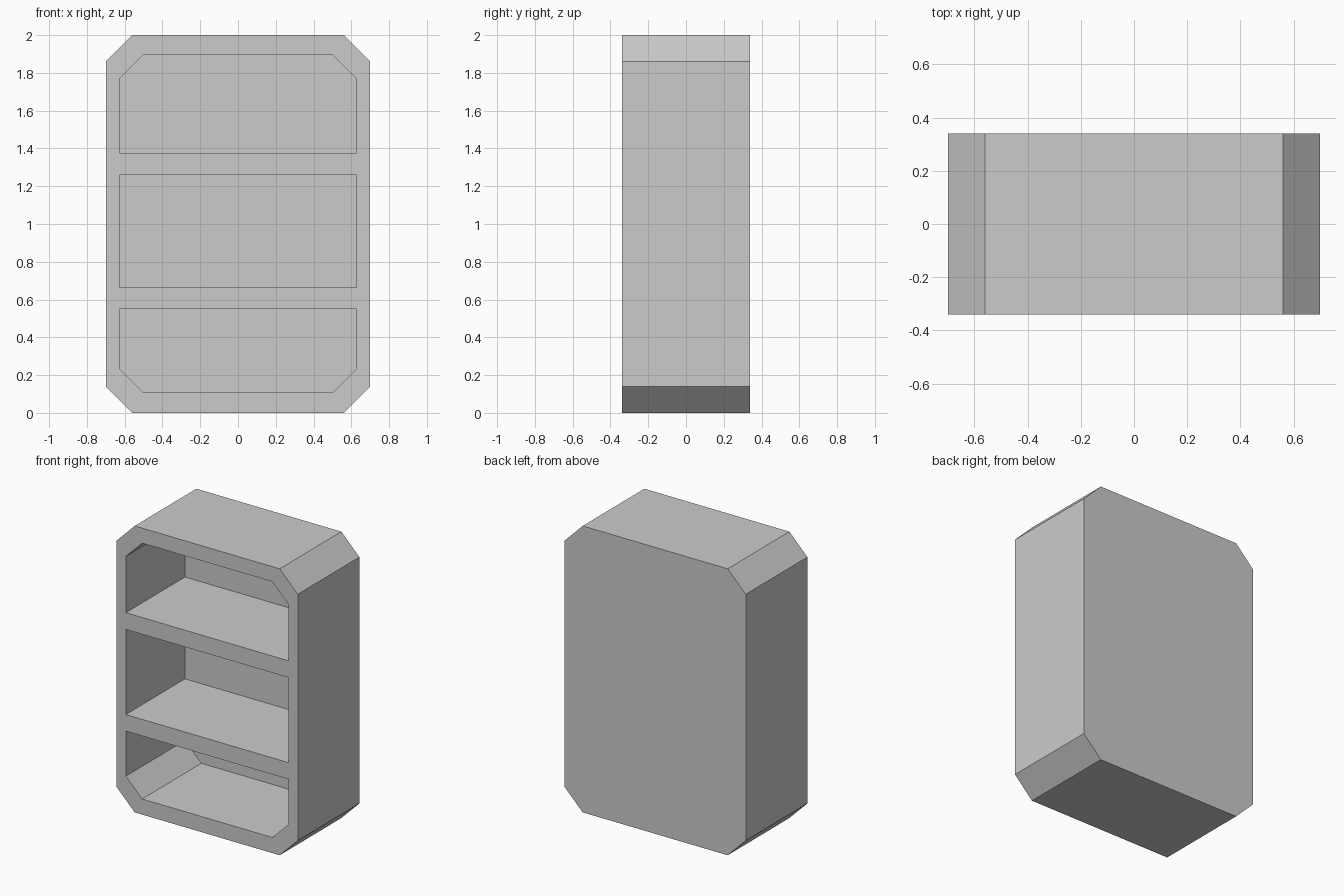
import bpy, bmesh

if "Cube" in bpy.data.objects:
    bpy.data.objects.remove(bpy.data.objects["Cube"])

HALF_DEPTH = 0.34
BACK_INNER = 0.312   # front side of the thin back panel


def profile(w, z0, z1, cut_low=0.0, cut_high=0.0):
    """Front outline of half width w, with optional 45 degree corner cuts."""
    right = []
    right += [(w - cut_low, z0), (w, z0 + cut_low)] if cut_low else [(w, z0)]
    right += [(w, z1 - cut_high), (w - cut_high, z1)] if cut_high else [(w, z1)]
    return right + [(-x, z) for x, z in reversed(right)]


def prism(name, points, y0, y1):
    """Extrude a front outline from y0 to y1."""
    bm = bmesh.new()
    face = bm.faces.new([bm.verts.new((x, y0, z)) for x, z in points])
    geom = bmesh.ops.extrude_face_region(bm, geom=[face])["geom"]
    moved = [v for v in geom if isinstance(v, bmesh.types.BMVert)]
    bmesh.ops.translate(bm, verts=moved, vec=(0, y1 - y0, 0))
    bmesh.ops.recalc_face_normals(bm, faces=bm.faces)
    mesh = bpy.data.meshes.new(name)
    bm.to_mesh(mesh)
    bm.free()
    obj = bpy.data.objects.new(name, mesh)
    bpy.context.collection.objects.link(obj)
    return obj


# Cabinet body with chamfered corners
body = prism("bookcase", profile(0.70, 0.0, 2.0, 0.14, 0.14),
             -HALF_DEPTH, HALF_DEPTH)

# Three open compartments cut in from the front
compartments = [
    ("lower_compartment", profile(0.628, 0.109, 0.549, cut_low=0.126)),
    ("middle_compartment", profile(0.628, 0.665, 1.259)),
    ("upper_compartment", profile(0.628, 1.376, 1.895, cut_high=0.126)),
]
bpy.context.view_layer.objects.active = body
for name, points in compartments:
    cutter = prism(name, points, -HALF_DEPTH - 0.1, BACK_INNER)
    cutter.hide_render = True
    mod = body.modifiers.new(name, 'BOOLEAN')
    mod.operation = 'DIFFERENCE'
    mod.solver = 'EXACT'
    mod.object = cutter
    bpy.ops.object.modifier_apply(modifier=mod.name)
    bpy.data.objects.remove(cutter)
